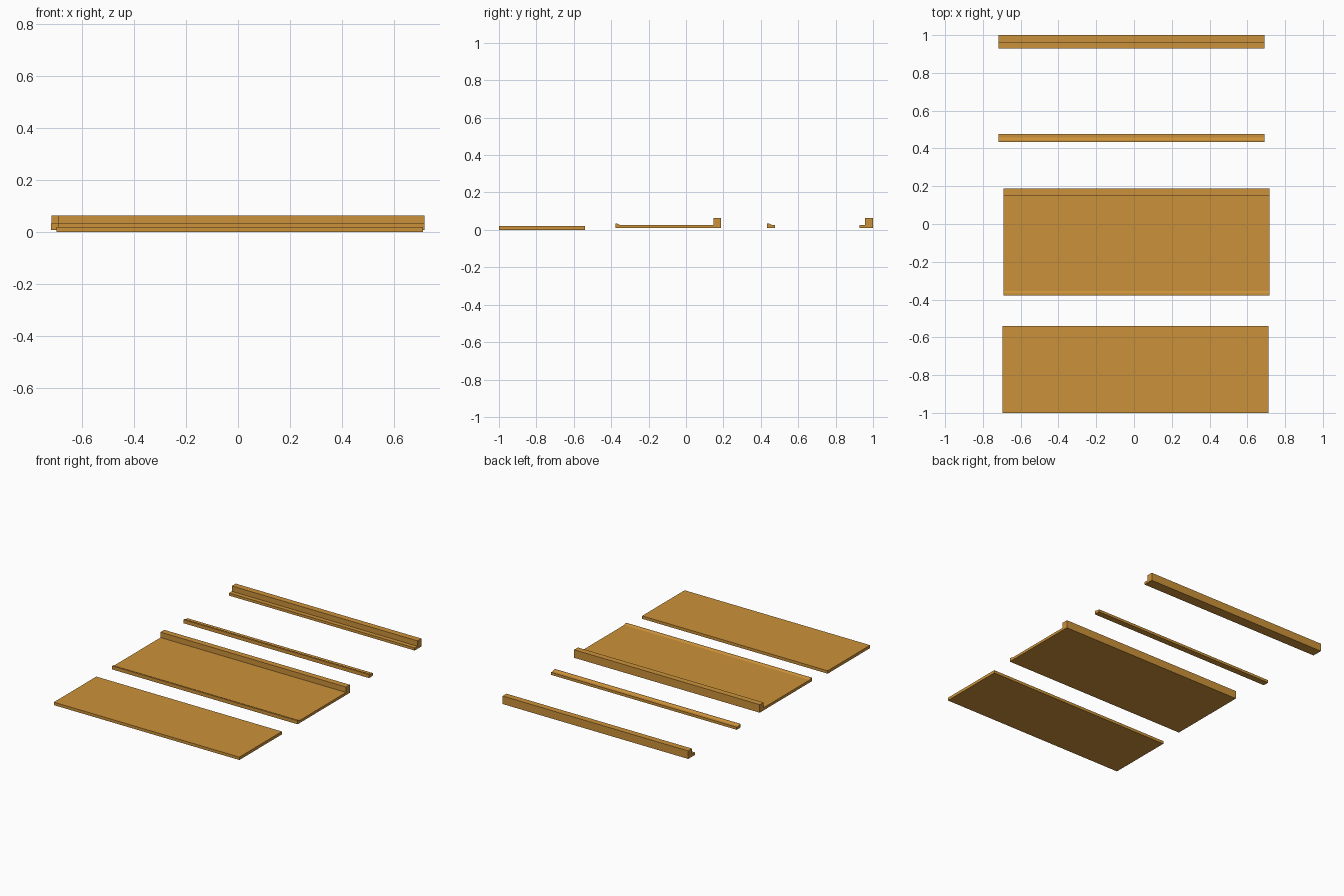
import bpy
import bmesh

cube = bpy.data.objects.get("Cube")
if cube:
    bpy.data.objects.remove(cube, do_unlink=True)

wood = bpy.data.materials.new("golden_wood")
wood.use_nodes = True
colour = (0.60, 0.285, 0.042, 1)
wood.diffuse_color = colour
wood.node_tree.nodes["Principled BSDF"].inputs["Base Color"].default_value = colour

LENGTH = 1.408      # shared length of every piece
BASE = 0.009        # underside of the moulded pieces
DECK = 0.027        # top of their flat webs
LIP = 0.033         # top of the small front lip
TOP = 0.064         # top of the upright edges


def extrusion(name, left, profile):
    """Sweep a (y, z) profile along x, starting at x = left."""
    bm = bmesh.new()
    face = bm.faces.new([bm.verts.new((left, y, z)) for y, z in profile])
    swept = bmesh.ops.extrude_face_region(bm, geom=[face])["geom"]
    verts = [v for v in swept if isinstance(v, bmesh.types.BMVert)]
    bmesh.ops.translate(bm, verts=verts, vec=(LENGTH, 0, 0))
    bmesh.ops.recalc_face_normals(bm, faces=bm.faces)
    mesh = bpy.data.meshes.new(name)
    bm.to_mesh(mesh)
    bm.free()
    mesh.materials.append(wood)
    bpy.context.collection.objects.link(bpy.data.objects.new(name, mesh))


def lip(front):
    """Front edge with a low lip easing down to the web."""
    return [(front, BASE), (front, LIP), (front + 0.012, LIP), (front + 0.024, DECK)]


def upright(back, thickness):
    """Raised square edge at the back."""
    return [(back - thickness, DECK), (back - thickness, TOP), (back, TOP), (back, BASE)]


# Plain flat board
extrusion("flat_board", -0.697, [(-1, 0), (-1, 0.02), (-0.54, 0.02), (-0.54, 0)])

# Wide panel with front lip and raised back edge
extrusion("lipped_panel", -0.691, lip(-0.378) + upright(0.188, 0.041))

# Narrow strip carrying only the lip
extrusion("lip_strip", -0.718, lip(0.433) + [(0.476, DECK), (0.476, BASE)])

# Back rail with a short web in front
extrusion("back_rail", -0.717, [(0.928, BASE), (0.928, DECK)] + upright(1, 0.042))
